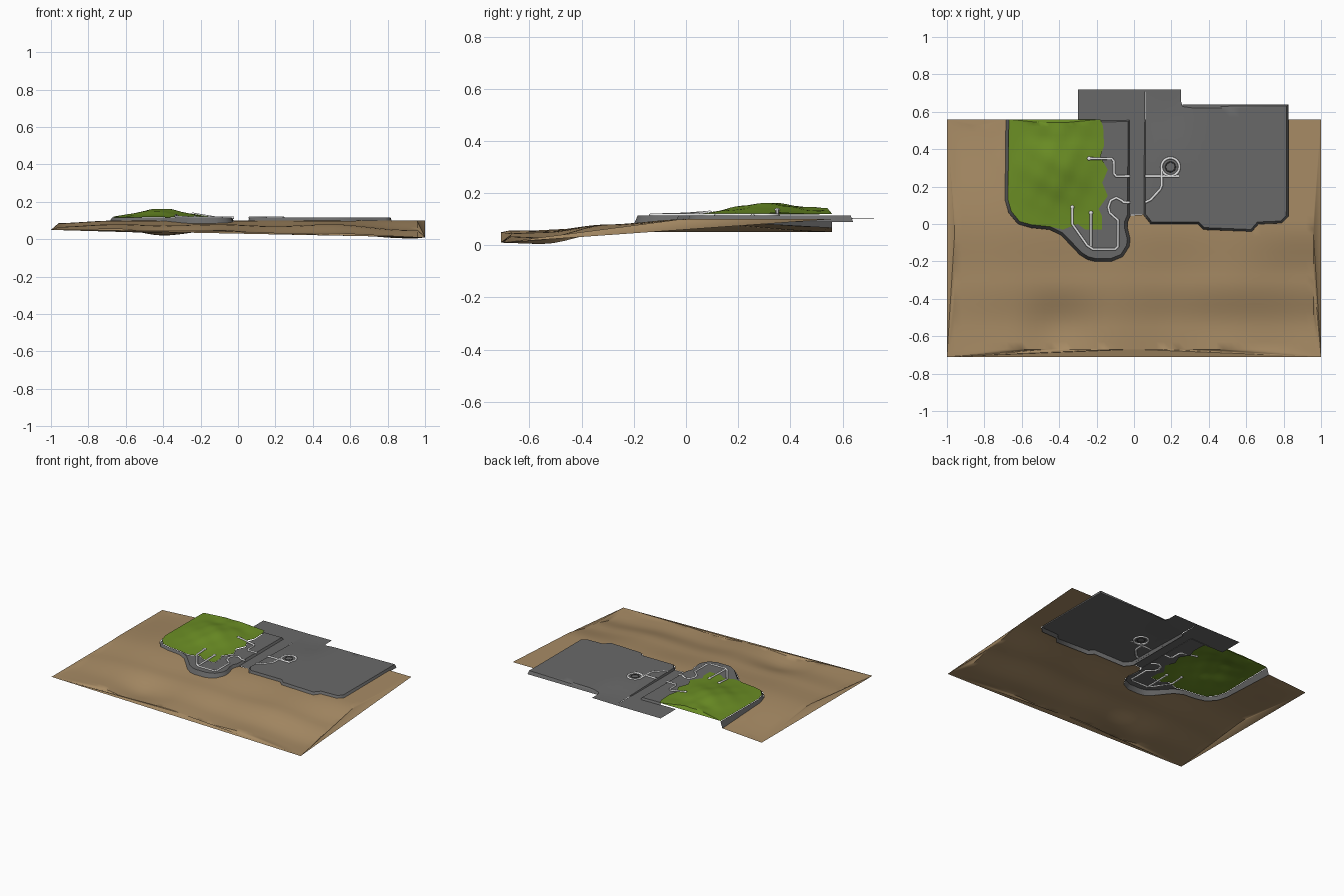
import bpy, bmesh, math
from mathutils import Vector
from mathutils.geometry import delaunay_2d_cdt

if "Cube" in bpy.data.objects:
    bpy.data.objects.remove(bpy.data.objects["Cube"])

TOP, LOW = 0.115, 0.1


def material(name, rgb):
    m = bpy.data.materials.new(name)
    m.use_nodes = True
    m.diffuse_color = (*rgb, 1)
    bsdf = m.node_tree.nodes["Principled BSDF"]
    bsdf.inputs["Base Color"].default_value = (*rgb, 1)
    bsdf.inputs["Roughness"].default_value = 0.9
    return m


SAND = material("sand", (0.39, 0.26, 0.13))
GRASS = material("grass", (0.147, 0.27, 0.018))
CONCRETE = material("concrete", (0.141, 0.141, 0.141))
WHITE = material("white", (1, 1, 1))
DARK = material("dark_grey", (0.06, 0.06, 0.06))


def add_mesh(name, verts, faces, mat, angle=40):
    me = bpy.data.meshes.new(name)
    me.from_pydata(verts, [], faces)
    me.materials.append(mat)
    ob = bpy.data.objects.new(name, me)
    bpy.context.collection.objects.link(ob)
    bpy.ops.object.select_all(action='DESELECT')
    ob.select_set(True)
    bpy.context.view_layer.objects.active = ob
    bpy.ops.object.shade_smooth_by_angle(angle=math.radians(angle))
    return ob


def inside(p, poly):
    hit = False
    for (ax, ay), (bx, by) in zip(poly, poly[1:] + poly[:1]):
        if (ay > p[1]) != (by > p[1]) and p[0] < (bx - ax) * (p[1] - ay) / (by - ay) + ax:
            hit = not hit
    return hit


def inset(path, d):
    """Shift an open path to its left side."""
    out = []
    for i, p in enumerate(path):
        a, b = Vector(path[max(i - 1, 0)]), Vector(path[min(i + 1, len(path) - 1)])
        p = Vector(p)
        dirs = [(v).normalized() for v in (p - a, b - p) if v.length > 0]
        t = sum(dirs, Vector((0, 0))).normalized()
        out.append((p.x - t.y * d, p.y + t.x * d))
    return out


def surface(name, outline, height, mat, step, hole=None):
    """Height field filling an outline, leaving an optional hole."""
    pts, edges = [], []
    for loop in [outline] + ([hole] if hole else []):
        n = len(pts)
        edges += [(n + i, n + (i + 1) % len(loop)) for i in range(len(loop))]
        pts += [Vector(p) for p in loop]
    xs, ys = [p[0] for p in outline], [p[1] for p in outline]
    for i in range(1, int((max(xs) - min(xs)) / step) + 1):
        for j in range(1, int((max(ys) - min(ys)) / step) + 1):
            p = Vector((min(xs) + i * step, min(ys) + j * step))
            if inside(p, outline):
                pts.append(p)
    verts, _, faces = delaunay_2d_cdt(pts, edges, [], 0, 1e-4)[:3]
    keep = []
    for f in faces:
        c = sum((verts[i] for i in f), Vector((0, 0))) / len(f)
        if inside(c, outline) and not (hole and inside(c, hole)):
            keep.append(f)
    used = sorted({i for f in keep for i in f})
    remap = {v: k for k, v in enumerate(used)}
    return add_mesh(name, [(*verts[i], height(*verts[i])) for i in used],
                    [[remap[i] for i in f] for f in keep], mat)


def smooth(t):
    t = max(0, min(1, t))
    return t * t * (3 - 2 * t)


# Sand relief from a few control heights
GX = [-1, -.65, -.4, -.1, .2, .5, .9]
GY = [-.71, -.55, -.3, 0, .56]
GZ = [[.05, .058, .035, .045, .025, .035, .01],
      [.05, .055, .02, .05, .03, .03, .005],
      [.065, .08, .075, .08, .07, .08, .05],
      [.085, .1, .1, .1, .1, .1, .1],
      [.05, .07, .08, .09, .1, .105, .1]]


def cell(v, marks):
    i = max(k for k in range(len(marks) - 1) if k == 0 or v >= marks[k])
    return i, smooth((v - marks[i]) / (marks[i + 1] - marks[i]))


def sand_z(x, y):
    i, s = cell(x, GX)
    j, t = cell(y, GY)
    near = GZ[j][i] * (1 - s) + GZ[j][i + 1] * s
    far = GZ[j + 1][i] * (1 - s) + GZ[j + 1][i + 1] * s
    return near * (1 - t) + far * t


def grass_z(x, y):
    fx = math.exp(-((x + .41) / .18) ** 2)
    fy = math.exp(-((y - .32) / .19) ** 2)
    if y > .32:
        fy = max(fy, .6)
    bumps = .004 * math.sin(x * 38 + y * 9) * math.sin(y * 33 - x * 12)
    return TOP + .001 + fx * (fy * .046 + bumps * smooth(y * 5))


def right_z(x, y):
    return TOP - (TOP - LOW) * smooth((y - .35) / .3) * smooth((.34 - x) / .12)


# Platform outlines
left = [(-.685, .56), (-.69, .13), (-.67, .06), (-.62, .0), (-.55, -.02), (-.45, -.03),
        (-.39, -.06), (-.29, -.165), (-.25, -.19), (-.21, -.2), (-.12, -.2), (-.06, -.175),
        (-.025, -.12), (-.02, -.08), (-.035, -.02), (-.035, .01), (-.02, .045),
        (-.02, .56), (-.18, .56)]
right = [(.05, .56), (.05, .05), (.09, 0), (.34, 0), (.37, -.03), (.63, -.04), (.665, 0),
         (.79, .005), (.825, .04), (.825, .64), (.26, .64)]
left_top, right_top = inset(left, .016), inset(right, .012)

hole = left[:17] + right[1:10] + [(-.685, .64)]
surface("sand_ground", [(-1, -.71), (1, -.71), (1, .56), (-1, .56)], sand_z, SAND, .04, hole)

# Grass patch and the paving around it
grass = left_top[:6] + [(-.38, -.03), (-.3, -.0), (-.26, -.03), (-.17, -.03), (-.17, .04),
                        (-.19, .08), (-.14, .15), (-.17, .22), (-.14, .29), (-.18, .36),
                        (-.16, .42), (-.165, .52), (-.18, .56)]
surface("grass_hill", grass, grass_z, GRASS, .022)
surface("left_paving", left_top, lambda x, y: TOP, CONCRETE, .06, grass)
surface("right_paving", right_top + [(.25, .66), (.25, .72), (.06, .72)], right_z, CONCRETE, .05)


# Sloped kerbs round both platforms
def kerb(name, outer, inner, top):
    n = len(outer)
    verts = [(x, y, min(.09, sand_z(x, y) - .003)) for x, y in outer]
    verts += [(x, y, top(x, y)) for x, y in inner]
    faces = [(i, i + 1, n + i + 1, n + i) for i in range(n - 1)]
    add_mesh(name, verts, faces, CONCRETE, 60)


kerb("left_kerb", left, left_top, lambda x, y: TOP)
kerb("right_kerb", right, right_top, right_z)


# Sunken channel and back apron
def sheet(name, x0, x1, y0, y1):
    add_mesh(name, [(x0, y0, LOW), (x1, y0, LOW), (x1, y1, LOW), (x0, y1, LOW)],
             [(0, 1, 2, 3)], CONCRETE)


sheet("channel_floor", -.025, .055, .05, .56)
sheet("back_apron", -.3, .06, .545, .72)


# White painted lines, visible on both faces
def line(name, pts, closed=False, mat=WHITE, radius=.007):
    cu = bpy.data.curves.new(name, 'CURVE')
    cu.dimensions = '3D'
    cu.bevel_depth = radius
    cu.bevel_resolution = 2
    cu.use_fill_caps = True
    sp = cu.splines.new('POLY')
    sp.points.add(len(pts) - 1)
    for q, (x, y) in zip(sp.points, pts):
        z = grass_z(x, y) if inside((x, y), grass) else right_z(x, y)
        q.co = (x, y, z, 1)
    sp.use_cyclic_u = closed
    cu.materials.append(mat)
    ob = bpy.data.objects.new(name, cu)
    bpy.context.collection.objects.link(ob)


def ring(cx, cy, r):
    return [(cx + r * math.cos(k * math.tau / 32), cy + r * math.sin(k * math.tau / 32))
            for k in range(32)]


line("long_line", [(-.33, .09), (-.33, 0), (-.25, -.115), (-.22, -.135), (-.1, -.135),
                   (-.085, -.12), (-.085, .02), (-.13, .06), (-.137, .09), (-.125, .125),
                   (-.095, .14), (-.065, .125), (-.055, .115), (-.022, .115)])
line("short_line", [(-.23, .06), (-.23, -.12)])
line("grass_line", [(-.24, .35), (-.12, .35), (-.107, .335), (-.107, .27), (-.095, .255), (-.022, .255)])
line("straight_line", [(.06, .255), (.24, .255)])
line("bend_line", [(.06, .115), (.09, .13), (.14, .185), (.148, .205), (.148, .3)])
line("circle_line", ring(.195, .305, .048), True)
line("inner_ring", ring(.195, .305, .026), True, DARK, .003)

# Round line ends
for k, (x, y) in enumerate([(-.33, .09), (-.23, .06), (-.24, .35)]):
    bpy.ops.mesh.primitive_uv_sphere_add(segments=12, ring_count=8, radius=.011,
                                         location=(x, y, grass_z(x, y)))
    dot = bpy.context.object
    dot.name = f"line_end_{k + 1}"
    dot.scale.z = .7
    dot.data.materials.append(WHITE)
    bpy.ops.object.shade_smooth()
